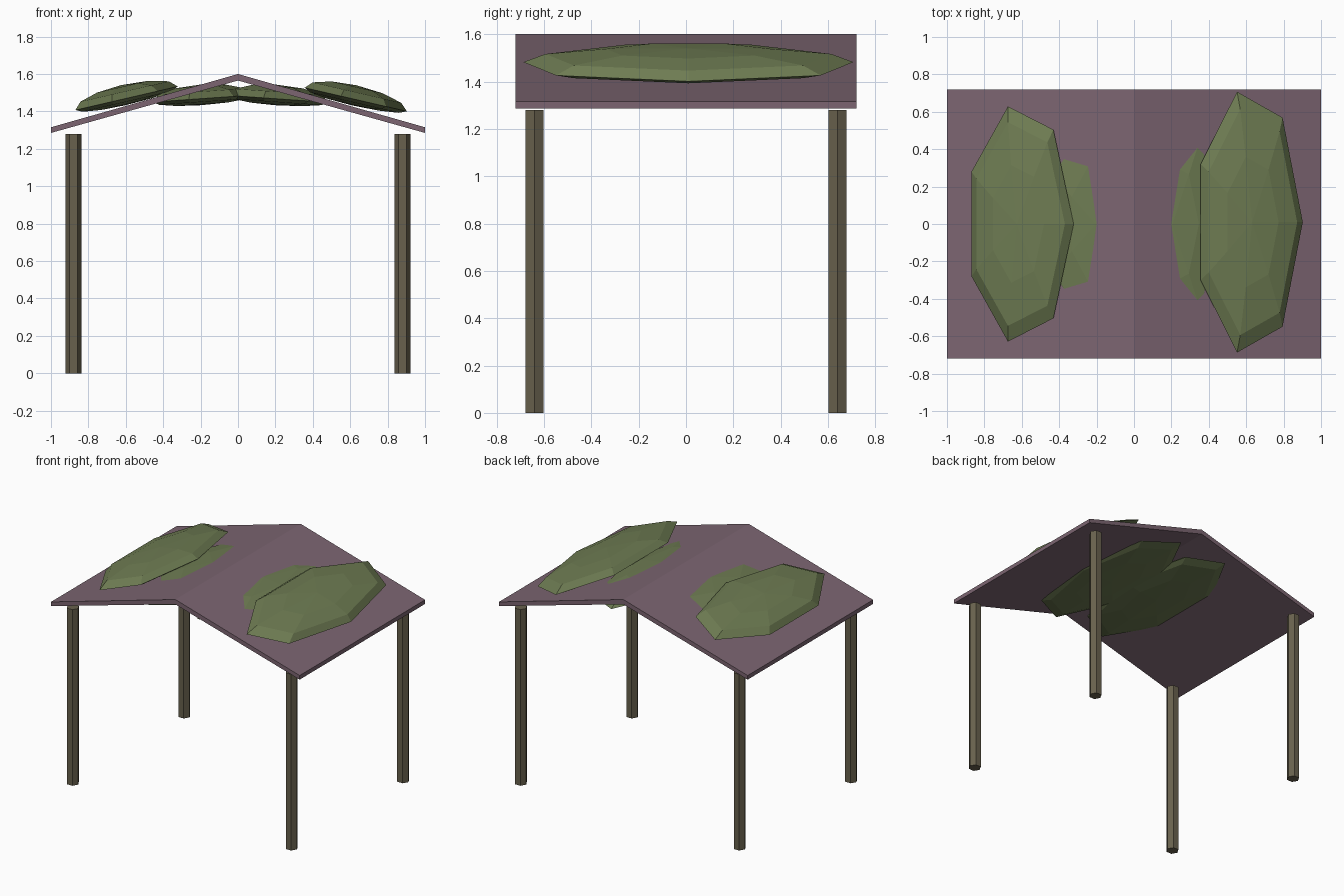
import bpy, bmesh
from math import radians, cos, sin, pi
from mathutils import Matrix, Vector

if "Cube" in bpy.data.objects:
    bpy.data.objects.remove(bpy.data.objects["Cube"])


def material(name, rgb):
    m = bpy.data.materials.new(name)
    m.diffuse_color = (*rgb, 1)
    m.use_nodes = True
    m.node_tree.nodes["Principled BSDF"].inputs["Base Color"].default_value = m.diffuse_color
    return m


def finish(bm, name, mat):
    bmesh.ops.recalc_face_normals(bm, faces=bm.faces)
    mesh = bpy.data.meshes.new(name)
    bm.to_mesh(mesh)
    bm.free()
    mesh.materials.append(mat)
    ob = bpy.data.objects.new(name, mesh)
    bpy.context.collection.objects.link(ob)
    return ob


wood = material("wood", (0.14, 0.12, 0.075))
cloth = material("roof_cloth", (0.2, 0.13, 0.165))
leaf = material("leaves", (0.155, 0.2, 0.085))

# Roof: thin gabled profile, extruded along y
bm = bmesh.new()
profile = [(-1, 1.285), (0, 1.565), (1, 1.285), (1, 1.315), (0, 1.6), (-1, 1.315)]
front = [bm.verts.new((x, -0.72, z)) for x, z in profile]
back = [bm.verts.new((x, 0.72, z)) for x, z in profile]
for i in range(6):
    j = (i + 1) % 6
    bm.faces.new((front[i], front[j], back[j], back[i]))
for ring in (front, back):
    bm.faces.new((ring[0], ring[1], ring[4], ring[5]))
    bm.faces.new((ring[1], ring[2], ring[3], ring[4]))
finish(bm, "roof", cloth)

# Hexagonal posts at the four corners
for sx, side in ((-1, "left"), (1, "right")):
    for sy, end in ((-1, "front"), (1, "back")):
        bm = bmesh.new()
        bmesh.ops.create_cone(bm, cap_ends=True, segments=6, radius1=0.043,
                              radius2=0.043, depth=1.28)
        # put corners on the x axis
        off = min(abs(v.co.y) for v in bm.verts)
        if off > 0.001:
            bmesh.ops.rotate(bm, verts=bm.verts, matrix=Matrix.Rotation(pi / 6, 3, 'Z'))
        bmesh.ops.translate(bm, verts=bm.verts, vec=(0.88 * sx, 0.64 * sy, 0.64))
        finish(bm, f"{end}_{side}_post", wood)


def foliage(name, center, width, length, tilt, up=0.075, down=0.035):
    """Flattened seven-sided dome clump, fuller above than below."""
    bm = bmesh.new()
    rings = []
    for lat in (60, 30, 0, -30, -60):
        r, h = cos(radians(lat)), sin(radians(lat))
        h *= up if lat > 0 else down
        rings.append([bm.verts.new((width * r * cos(2 * pi * k / 7),
                                    length * r * sin(2 * pi * k / 7), h))
                      for k in range(7)])
    top, bottom = bm.verts.new((0, 0, up)), bm.verts.new((0, 0, -down))
    for k in range(7):
        n = (k + 1) % 7
        bm.faces.new((top, rings[0][k], rings[0][n]))
        bm.faces.new((bottom, rings[-1][n], rings[-1][k]))
        for a, b in zip(rings, rings[1:]):
            bm.faces.new((a[k], b[k], b[n], a[n]))
    bm.transform(Matrix.Translation(Vector(center))
                 @ Matrix.Rotation(radians(tilt), 4, 'Y'))
    finish(bm, name, leaf)


# Outer clumps resting on the slopes, inner clumps poking through near the ridge
foliage("left_outer_foliage", (-0.61, 0, 1.467), 0.295, 0.645, -13)
foliage("right_outer_foliage", (0.615, 0.01, 1.467), 0.295, 0.715, 13)
foliage("left_inner_foliage", (-0.2, 0, 1.468), 0.285, 0.67, -4)
foliage("right_inner_foliage", (0.2, 0, 1.468), 0.285, 0.68, 4)
